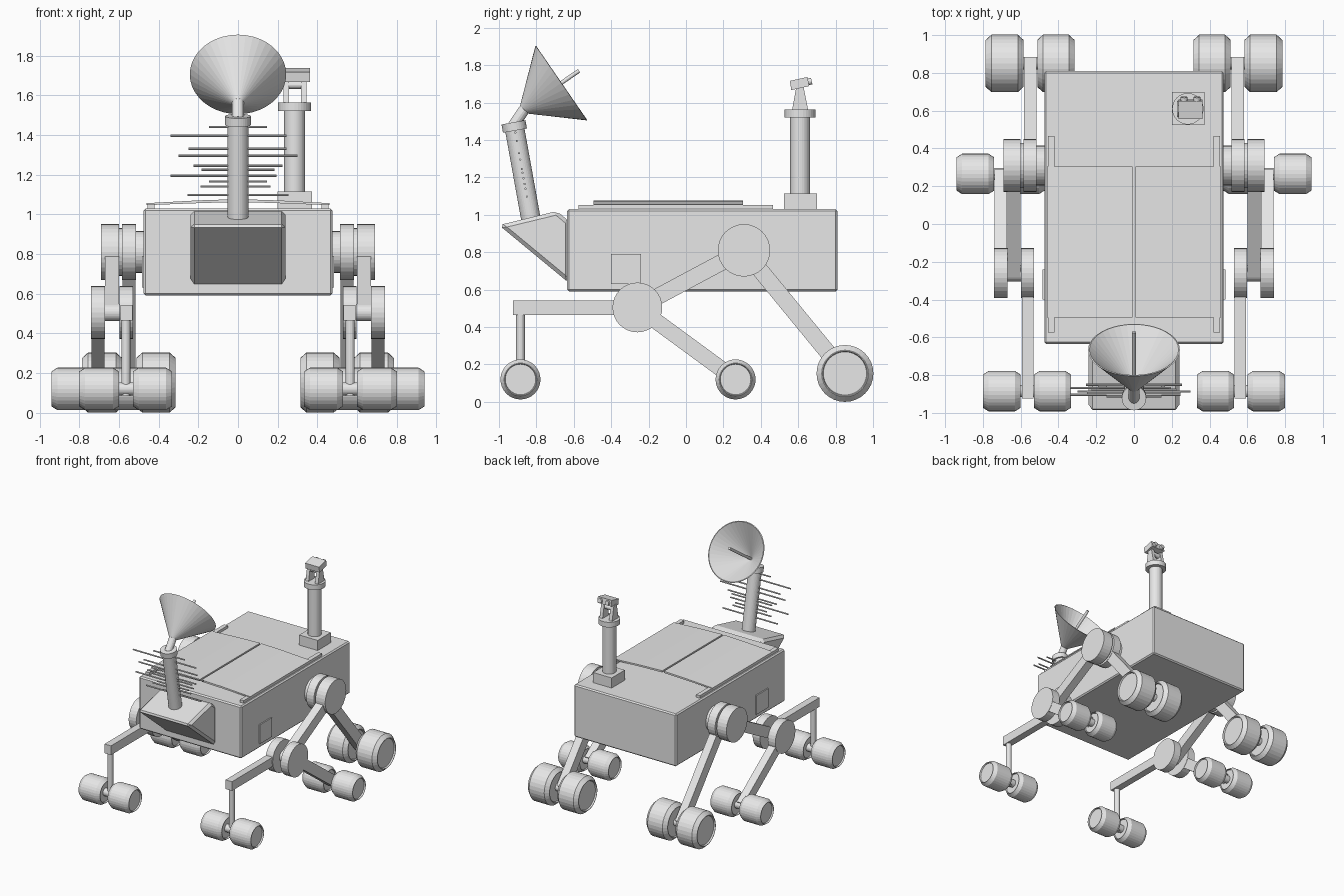
import bpy, bmesh, math
from mathutils import Vector

if "Cube" in bpy.data.objects:
    bpy.data.objects.remove(bpy.data.objects["Cube"])

GREY = bpy.data.materials.new("light grey")
GREY.diffuse_color = (0.8, 0.8, 0.8, 1)
GREY.use_nodes = True
GREY.node_tree.nodes["Principled BSDF"].inputs["Base Color"].default_value = GREY.diffuse_color


def finish(name, bm, bevel=0):
    bmesh.ops.recalc_face_normals(bm, faces=bm.faces)
    me = bpy.data.meshes.new(name)
    bm.to_mesh(me)
    bm.free()
    me.materials.append(GREY)
    ob = bpy.data.objects.new(name, me)
    bpy.context.collection.objects.link(ob)
    if bevel:
        mod = ob.modifiers.new("bevel", 'BEVEL')
        mod.width = bevel
        mod.segments = 1
    return ob


def prism(name, pts, a, b, axis='x', bevel=0):
    """Extrude a 2D profile (yz along x, or xz along y) from a to b."""
    bm = bmesh.new()
    put = (lambda p, t: (t, p[0], p[1])) if axis == 'x' else (lambda p, t: (p[0], t, p[1]))
    lo = [bm.verts.new(put(p, a)) for p in pts]
    hi = [bm.verts.new(put(p, b)) for p in pts]
    bm.faces.new(lo)
    bm.faces.new(hi)
    for i in range(len(pts)):
        j = (i + 1) % len(pts)
        bm.faces.new((lo[i], lo[j], hi[j], hi[i]))
    return finish(name, bm, bevel)


def box(name, x, y, z, bevel=0):
    return prism(name, [(y[0], z[0]), (y[1], z[0]), (y[1], z[1]), (y[0], z[1])],
                 x[0], x[1], bevel=bevel)


def bar(name, p, q, width, a, b):
    """Flat bar between two (y, z) points, spanning x from a to b."""
    p, q = Vector(p), Vector(q)
    d = (q - p).normalized() * width / 2
    n = Vector((-d.y, d.x))
    return prism(name, [p + n, q + n, q - n, p - n], a, b)


def lathe(name, p, direction, rings, seg=32):
    """Turn (radius, distance) rings about a direction, with both ends capped."""
    bm = bmesh.new()
    p = Vector(p)
    rot = Vector(direction).to_track_quat('Z', 'Y')
    loops = []
    for r, t in rings:
        loops.append([bm.verts.new(p + rot @ Vector((r * math.cos(2 * math.pi * i / seg),
                                                     r * math.sin(2 * math.pi * i / seg), t)))
                      for i in range(seg)])
    for a, b in zip(loops, loops[1:]):
        for i in range(seg):
            j = (i + 1) % seg
            bm.faces.new((a[i], a[j], b[j], b[i]))
    bm.faces.new(loops[0])
    bm.faces.new(loops[-1])
    return finish(name, bm)


def rod(name, p, q, r, seg=32):
    d = Vector(q) - Vector(p)
    return lathe(name, p, d, [(r, 0), (r, d.length)], seg)


def disc(name, s, x0, x1, c, r):
    return rod(name, (s * x0, *c), (s * x1, *c), r)


def wheel(name, s, x0, x1, c, r):
    L, k = x1 - x0, 0.03
    lathe(name, (s * x0, *c), (s, 0, 0),
          [(.76 * r, .012), (.79 * r, 0), (.82 * r, 0), (r, k),
           (r, L - k), (.82 * r, L), (.79 * r, L), (.76 * r, L - .012)])


# Body and sloped front housing
box("body", (-.475, .475), (-.635, .81), (.59, 1.03), bevel=.01)
prism("front_housing", [(-1, .945), (-.69, 1.02), (-.625, .965), (-.625, .635)],
      -.24, .24, bevel=.02)

# Folded roof panels on rails
for s, side in ((1, "right"), (-1, "left")):
    box(side + "_roof_rail", (s * .42, s * .455), (-.575, .465), (1.025, 1.052))
    prism(side + "_roof_panel",
          [(s * .007, 1.062), (s * .007, 1.076), (s * .2, 1.07), (s * .46, 1.056), (s * .46, 1.046),
           (s * .2, 1.056)], -.495, .305, axis='y')
    box(side + "_side_hatch", (s * .47, s * .485), (-.4, -.24), (.63, .79))

# Suspension and wheels
A, B = (.31, .81), (-.26, .505)
REAR, MID, FRONT = (.85, .152), (.265, .12), (-.885, .12)
for s, side in ((1, "right"), (-1, "left")):
    disc(side + "_main_pivot_hub", s, .46, .52, A, .105)
    disc(side + "_main_pivot_inner", s, .515, .585, A, .14)
    disc(side + "_main_pivot_core", s, .58, .605, A, .12)
    disc(side + "_main_pivot_outer", s, .60, .69, A, .14)
    bar(side + "_rear_arm", A, REAR, .088, s * .517, s * .583)
    bar(side + "_link_arm", A, B, .088, s * .60, s * .67)
    disc(side + "_bogie_pivot_inner", s, .53, .597, B, .133)
    disc(side + "_bogie_pivot_core", s, .59, .675, B, .044)
    disc(side + "_bogie_pivot_outer", s, .67, .74, B, .133)
    bar(side + "_middle_arm", B, MID, .085, s * .672, s * .738)
    box(side + "_front_arm", (s * .532, s * .592), (-.925, -.26), (.465, .542))
    rod(side + "_front_post", (s * .565, FRONT[0], .47), (s * .565, FRONT[0], .085), .023, 16)
    for label, c, r, gap in (("rear", REAR, .152, (.512, .585)),
                             ("middle", MID, .107, (.67, .74)),
                             ("front", FRONT, .107, (.53, .60))):
        wheel(f"{side}_{label}_inner_wheel", s, gap[0] - .197, gap[0], c, r)
        wheel(f"{side}_{label}_outer_wheel", s, gap[1], gap[1] + .2, c, r)
        disc(f"{side}_{label}_axle", s, gap[0] - .05, gap[1] + .05, c, .032)

# Tilted antenna mast with cross rods
base, top = Vector((0, -.828, .97)), Vector((0, -.918, 1.47))
rod("antenna_mast", base, top, .052)
up = (top - base).normalized()
rod("antenna_mast_collar", top - up * .02, top + up * .025, .065)
for z, x0, x1 in ((1.44, -.145, .145), (1.395, -.34, .245), (1.33, -.25, .245),
                  (1.295, -.30, .30), (1.245, -.225, .225), (1.225, -.185, .185),
                  (1.195, -.34, .195), (1.165, -.145, .145), (1.14, -.19, .165),
                  (1.097, -.255, .255)):
    y = base.y + (z - base.z) * up.y / up.z
    rod("antenna_cross_rod", (x0, y, z), (x1, y, z), .006, 8)

# Dish, its neck and feed rod
axis = Vector((0, .824, .567)).normalized()
apex = Vector((0, -.667, 1.705)) - axis * .25
rod("dish_neck", (0, -.925, 1.475), apex + axis * .02, .03, 16)
lathe("dish", apex, axis, [(.025, 0), (.243, .25), (.236, .252), (.012, .02)], 40)
rod("dish_feed", apex, apex + axis * .365, .011, 12)

# Camera mast
cx, cy = .285, .61
box("camera_mast_base", (.2, .372), (.525, .70), (1.02, 1.115))
rod("camera_mast", (cx, cy, 1.11), (cx, cy, 1.53), .053)
rod("camera_mast_collar", (cx, cy, 1.52), (cx, cy, 1.563), .083)
for x in (.23, .318):
    prism("camera_fork", [(.567, 1.56), (.653, 1.56), (.628, 1.685), (.59, 1.685)], x, x + .028)
rod("camera_tilt_axle", (.24, cy, 1.652), (.335, cy, 1.652), .02, 16)
prism("camera_head", [(.563, 1.667), (.658, 1.688), (.65, 1.737), (.555, 1.716)], .235, .363)
for x in (.265, .333):
    rod("camera_lens", (x, .63, 1.706), (x, .672, 1.715), .018, 16)
